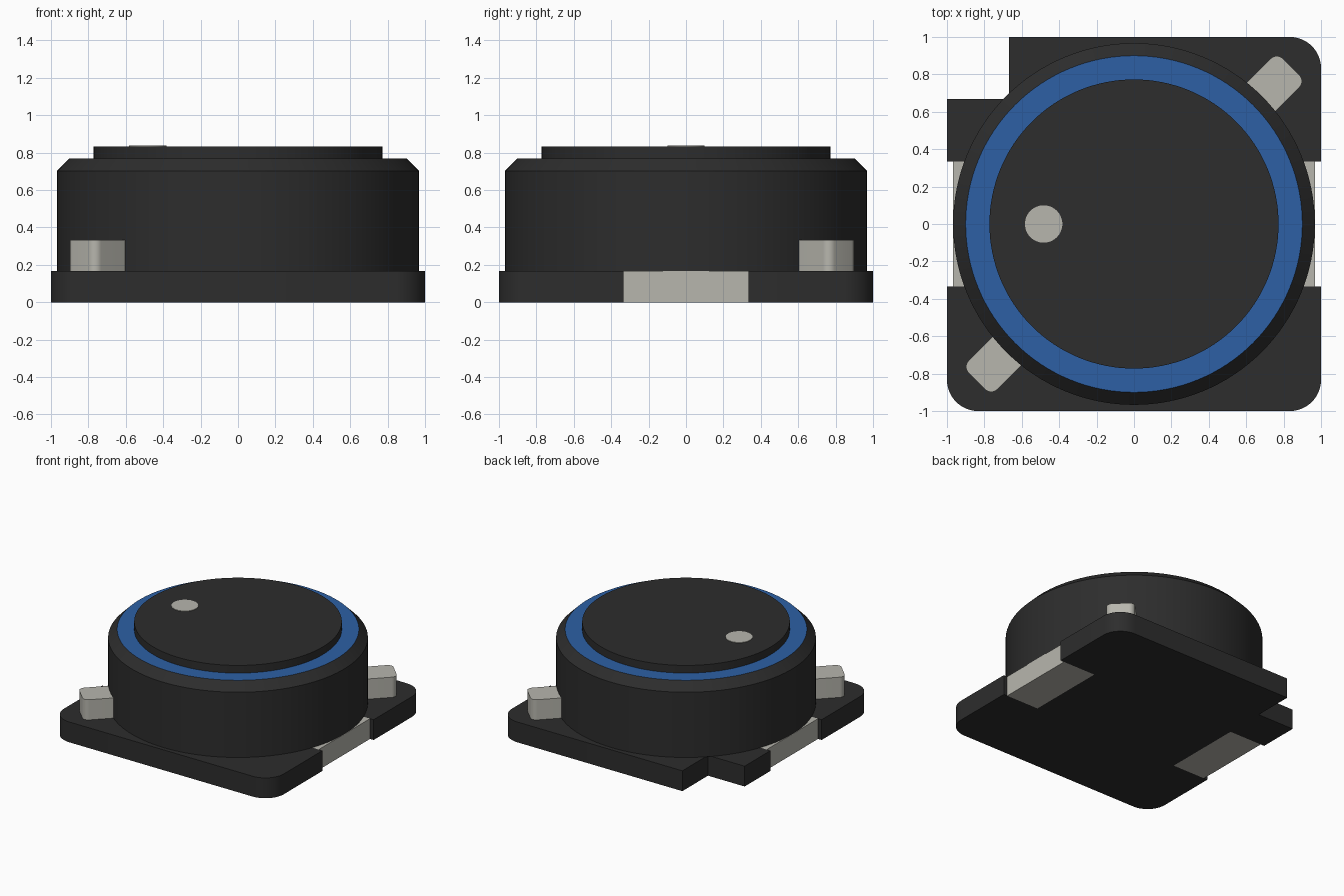
import bpy, math

# Remove the default cube
if "Cube" in bpy.data.objects:
    bpy.data.objects.remove(bpy.data.objects["Cube"], do_unlink=True)


def material(name, rgb):
    m = bpy.data.materials.new(name)
    m.use_nodes = True
    m.diffuse_color = (*rgb, 1)
    bsdf = next(n for n in m.node_tree.nodes if n.type == 'BSDF_PRINCIPLED')
    bsdf.inputs["Base Color"].default_value = (*rgb, 1)
    return m


BLACK = material("black", (0.026, 0.026, 0.026))
METAL = material("tinned metal", (0.475, 0.468, 0.420))
BLUE = material("blue", (0.026, 0.118, 0.376))


def arc(cx, cy, r, start, end, n):
    """Points on an arc, angles in degrees, both ends included."""
    angles = [math.radians(start + (end - start) * i / n) for i in range(n + 1)]
    return [(cx + r * math.cos(a), cy + r * math.sin(a)) for a in angles]


def circle(r, cx=0, cy=0, n=128):
    return arc(cx, cy, r, 0, 360, n)[:-1]


def loft(name, sections, *mats):
    """Closed solid through stacked (outline, z) sections, capped at both ends."""
    n = len(sections[0][0])
    verts = [(x, y, z) for outline, z in sections for x, y in outline]
    faces = [tuple(reversed(range(n))), tuple(range(len(verts) - n, len(verts)))]
    for s in range(len(sections) - 1):
        a, b = s * n, (s + 1) * n
        for i in range(n):
            j = (i + 1) % n
            faces.append((a + i, a + j, b + j, b + i))
    mesh = bpy.data.meshes.new(name)
    mesh.from_pydata(verts, [], faces)
    for m in mats:
        mesh.materials.append(m)
    mesh.update()
    obj = bpy.data.objects.new(name, mesh)
    bpy.context.collection.objects.link(obj)
    bpy.ops.object.select_all(action='DESELECT')
    obj.select_set(True)
    bpy.context.view_layer.objects.active = obj
    bpy.ops.object.shade_smooth_by_angle(angle=math.radians(30))
    return obj


def prism(name, outline, z0, z1, mat):
    return loft(name, [(outline, z0), (outline, z1)], mat)


BASE_TOP = 0.167
THIRD = 0.333
INNER = 0.67      # inner end of the terminals
R = 0.167         # base corner radius

# Base plate: three rounded corners, one notched corner, a slot for each terminal
slot = [(1, -THIRD), (INNER, -THIRD), (INNER, THIRD), (1, THIRD)]
base = (arc(-1 + R, -1 + R, R, 180, 270, 12)
        + arc(1 - R, -1 + R, R, 270, 360, 12)
        + slot
        + arc(1 - R, 1 - R, R, 0, 90, 12)
        + [(-0.667, 1), (-0.667, 0.667), (-1, 0.667)]
        + [(-x, -y) for x, y in slot])
prism("base_plate", base, 0, BASE_TOP, BLACK)

# Parts that come in opposite pairs: terminals in the slots, clips on the diagonal
terminal = [(INNER, -THIRD), (0.967, -THIRD), (0.967, THIRD), (INNER, THIRD)]
LENGTH, HALF, CR = 1.188, 0.108, 0.045
clip = ([(0.85, -HALF)]
        + arc(LENGTH - CR, -HALF + CR, CR, -90, 0, 8)
        + arc(LENGTH - CR, HALF - CR, CR, 0, 90, 8)
        + [(0.85, HALF)])
c = math.sqrt(0.5)
clip = [((x - y) * c, (x + y) * c) for x, y in clip]
for side, s in (("left", 1), ("right", -1)):
    prism(f"{side}_terminal", [(s * x, s * y) for x, y in terminal], 0, BASE_TOP, METAL)
    prism(f"{side}_clip", [(s * x, s * y) for x, y in clip], BASE_TOP, 0.333, METAL)

# Chamfered round housing, its flat top blue
housing = loft("housing", [(circle(0.967), BASE_TOP), (circle(0.967), 0.703),
                           (circle(0.9), 0.77)], BLACK, BLUE)
for p in housing.data.polygons:
    p.material_index = 1 if p.normal.z > 0.9 else 0

# Raised core disc and its orientation dot
prism("core_disc", circle(0.773), 0.77, 0.833, BLACK)
prism("orientation_dot", circle(0.1, -0.483, 0, 48), 0.833, 0.837, METAL)
